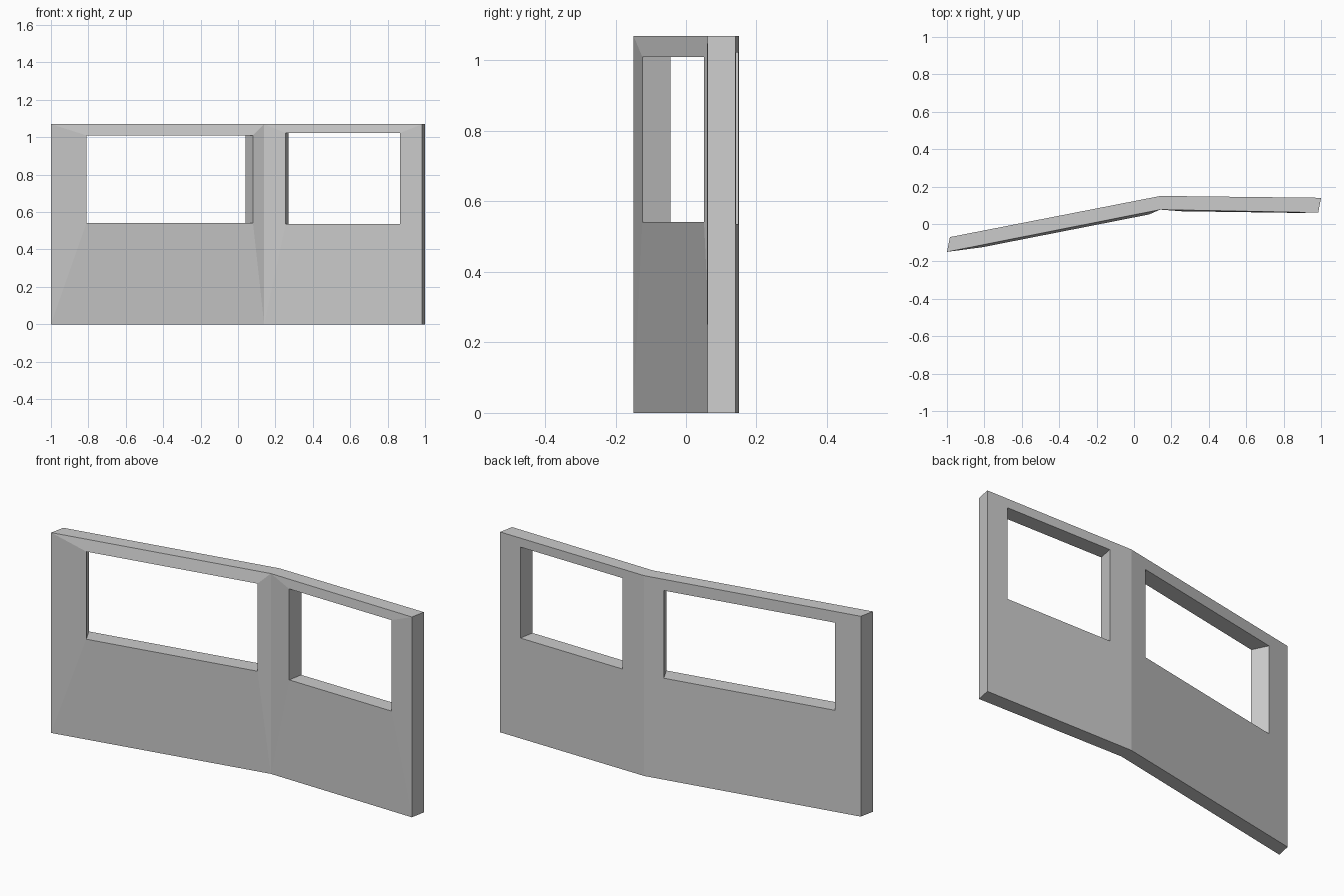
import bpy, bmesh

if "Cube" in bpy.data.objects:
    bpy.data.objects.remove(bpy.data.objects["Cube"])

HEIGHT = 1.07

# Plan points (x, y) of the wall: left end, knee, right end
FRONT = [(-1.0, -0.149), (0.14, 0.077), (0.985, 0.061)]
BACK = [(-0.984, -0.07), (0.142, 0.15), (1.0, 0.14)]

# Openings: front jamb points (slightly proud), back jamb x values, sill and head heights
WINDOWS = [
    dict(front=[(-0.81, -0.124), (0.08, 0.051)], back_x=(-0.85, 0.04), z=(0.542, 1.01)),
    dict(front=[(0.255, 0.068), (0.865, 0.0595)], back_x=(0.27, 0.88), z=(0.536, 1.022)),
]


def on_line(a, b, x):
    return (x, a[1] + (b[1] - a[1]) * (x - a[0]) / (b[0] - a[0]))


def loop(bm, a, b, z0, z1):
    return [bm.verts.new((p[0], p[1], z)) for p, z in ((a, z0), (b, z0), (b, z1), (a, z1))]


def bridge(bm, first, second, sides=range(4)):
    for i in sides:
        j = (i + 1) % 4
        bm.faces.new((first[i], first[j], second[j], second[i]))


bm = bmesh.new()
for i, w in enumerate(WINDOWS):
    front = loop(bm, FRONT[i], FRONT[i + 1], 0, HEIGHT)
    back = loop(bm, BACK[i], BACK[i + 1], 0, HEIGHT)
    hole_front = loop(bm, *w["front"], *w["z"])
    hole_back = loop(bm, *[on_line(BACK[i], BACK[i + 1], x) for x in w["back_x"]], *w["z"])
    # Front face, reveal and back face
    bridge(bm, front, hole_front)
    bridge(bm, hole_front, hole_back)
    bridge(bm, hole_back, back)
    # Bottom, top and the free end (the knee side stays open and is welded)
    bridge(bm, back, front, (0, 2, 3) if i == 0 else (0, 1, 2))

bmesh.ops.remove_doubles(bm, verts=bm.verts, dist=0.0005)
bmesh.ops.recalc_face_normals(bm, faces=bm.faces)
mesh = bpy.data.meshes.new("window_wall")
bm.to_mesh(mesh)
bm.free()
bpy.context.collection.objects.link(bpy.data.objects.new("window_wall", mesh))
